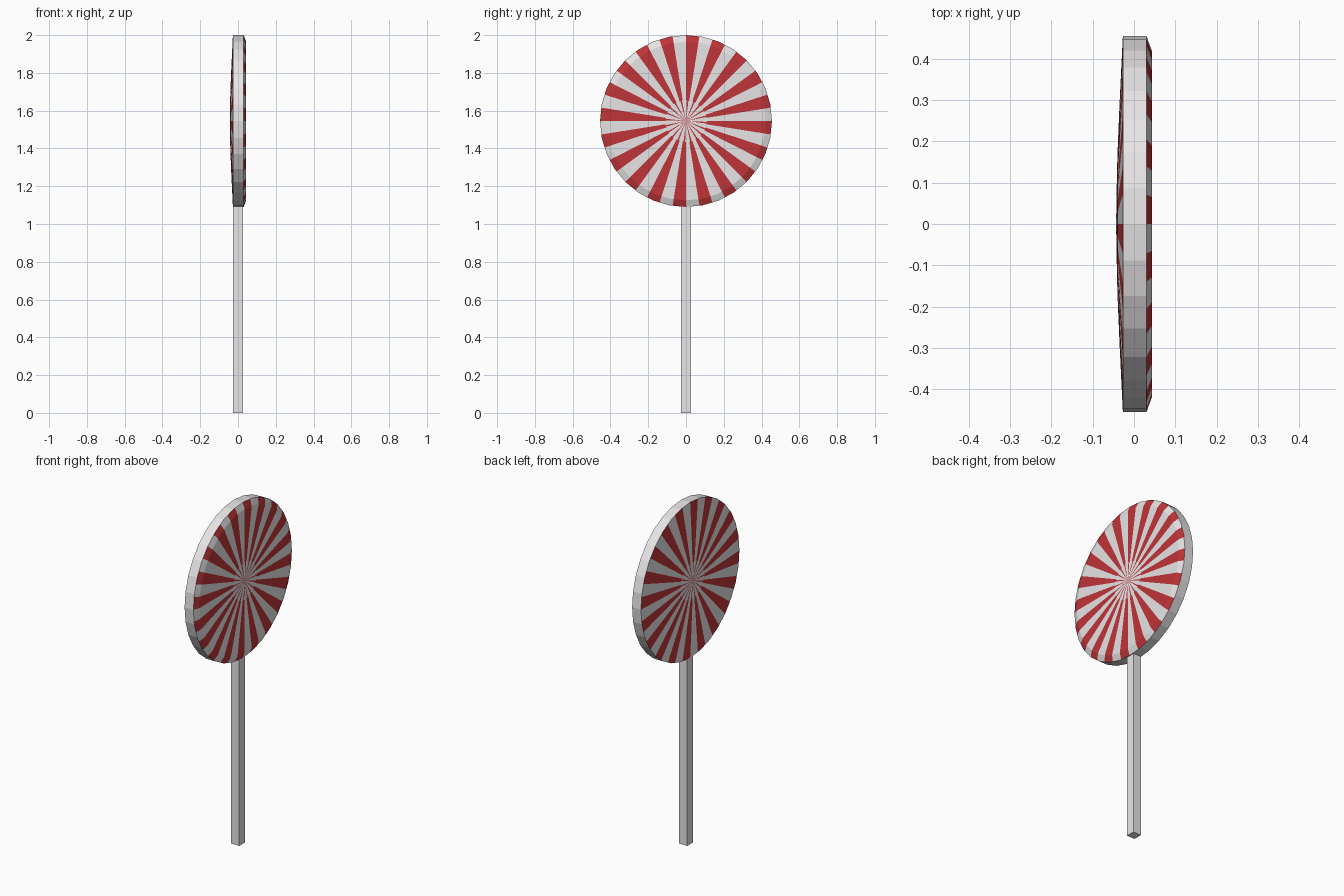
import bpy, bmesh, math

if "Cube" in bpy.data.objects:
    bpy.data.objects.remove(bpy.data.objects["Cube"], do_unlink=True)


def material(name, rgb):
    m = bpy.data.materials.new(name)
    m.use_nodes = True
    m.diffuse_color = (*rgb, 1)
    m.node_tree.nodes["Principled BSDF"].inputs["Base Color"].default_value = (*rgb, 1)
    return m


white = material("sugar white", (0.82, 0.80, 0.81))
red = material("candy red", (0.52, 0.035, 0.04))
pink = material("centre pink", (0.70, 0.35, 0.36))
paper = material("stick white", (0.80, 0.80, 0.80))

SIDES, STRIPES, SPLIT = 32, 20, 4
STEPS = STRIPES * 2 * SPLIT
CENTRE_Z, RADIUS = 1.545, 0.455


def polygon_scale(t):
    """Distance to the edge of a unit polygon with SIDES sides."""
    wedge = 2 * math.pi / SIDES
    return math.cos(wedge / 2) / math.cos(t % wedge - wedge / 2)


def colour(zone, k):
    """Material slot: 0 white, 1 red, 2 pink."""
    if zone == "rim":
        return 0
    if zone == "middle":
        return 2
    in_stripe = (k // SPLIT) % 2 == 0
    if zone == "core":
        return int(in_stripe and k % SPLIT in (1, 2))
    return int(in_stripe)


def finish(bm, name, mats):
    bmesh.ops.remove_doubles(bm, verts=bm.verts, dist=0.0001)
    bmesh.ops.recalc_face_normals(bm, faces=bm.faces)
    mesh = bpy.data.meshes.new(name)
    bm.to_mesh(mesh)
    bm.free()
    for m in mats:
        mesh.materials.append(m)
    ob = bpy.data.objects.new(name, mesh)
    bpy.context.scene.collection.objects.link(ob)
    return ob


# Candy disc: each profile is (x, radius, zone of the band that starts here)
bevelled = [(-0.027, RADIUS, "rim"), (0.03, RADIUS, "stripe"), (0.043, 0.42, "stripe"),
            (0.043, 0.11, "core"), (0.043, 0.022, "middle"), (0.043, 0, "")]
domed = [(0.027, RADIUS, "stripe"), (0.035, 0.29, "stripe"), (0.04, 0.17, "stripe"),
         (0.0415, 0.11, "core"), (0.043, 0.022, "middle"), (0.043, 0, "")]

bm = bmesh.new()
for side, profile in ((1, bevelled), (-1, domed)):
    rings = []
    for x, r, zone in profile:
        ring = []
        for k in range(STEPS):
            t = 2 * math.pi * k / STEPS
            rr = r * polygon_scale(t)
            ring.append(bm.verts.new((side * x, side * rr * math.sin(t),
                                      CENTRE_Z + rr * math.cos(t))))
        rings.append(ring)
    for (x, r, zone), a, b in zip(profile, rings, rings[1:]):
        for k in range(STEPS):
            n = (k + 1) % STEPS
            face = bm.faces.new((a[k], a[n], b[n], b[k]))
            face.material_index = colour(zone, k)
finish(bm, "candy_disc", (white, red, pink))

# Square stick
bm = bmesh.new()
bmesh.ops.create_cube(bm, size=1)
top = CENTRE_Z - RADIUS + 0.03
bmesh.ops.scale(bm, vec=(0.052, 0.052, top), verts=bm.verts)
bmesh.ops.translate(bm, vec=(0, 0, top / 2), verts=bm.verts)
finish(bm, "stick", (paper,))
